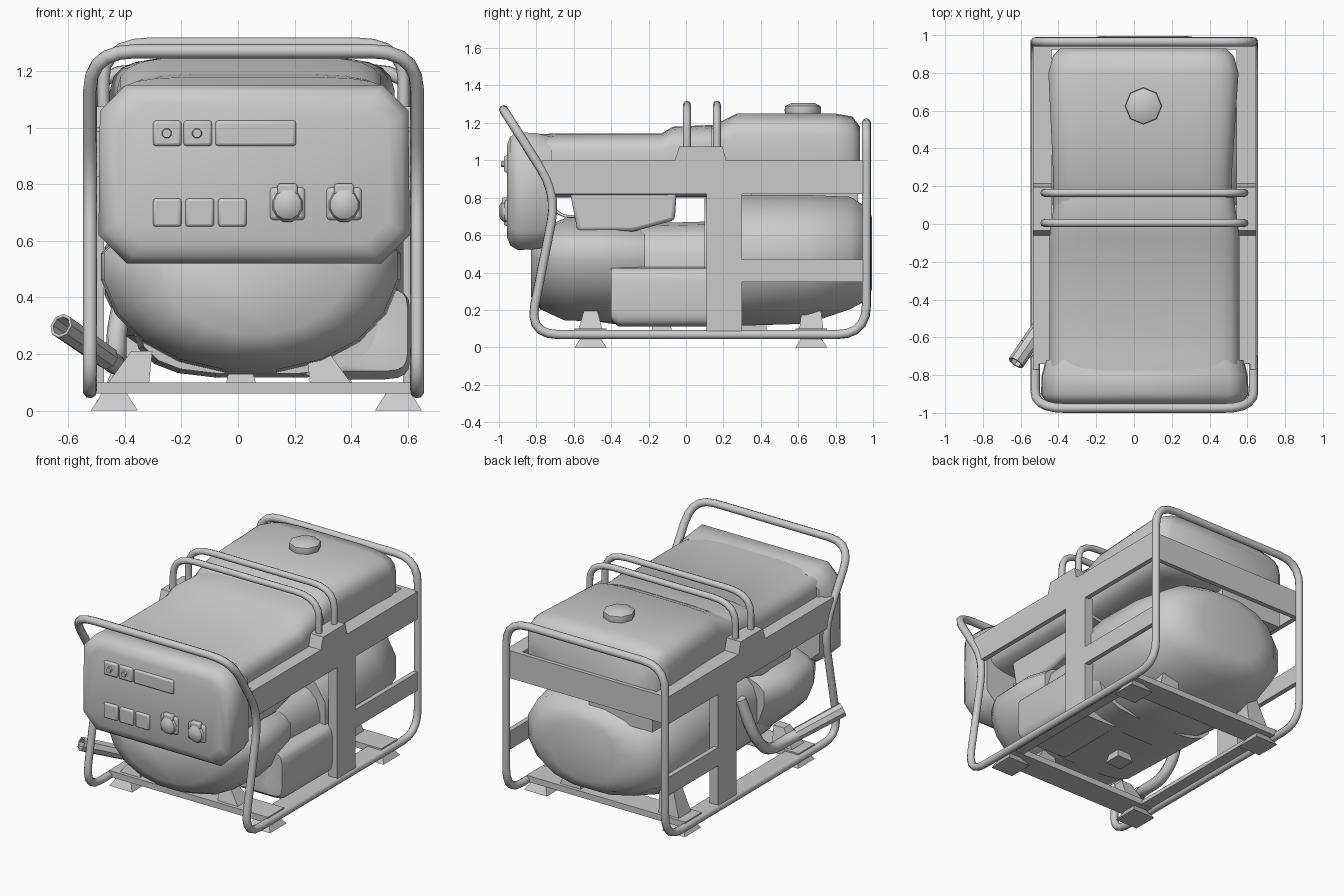
import bpy, bmesh, math
from mathutils import Vector

if "Cube" in bpy.data.objects:
    bpy.data.objects.remove(bpy.data.objects["Cube"])

CX = 0.055   # centre line of the frame
HW = 0.578   # half width of the frame


def make(name, verts, faces, bevel=0, segs=2, angle=35):
    me = bpy.data.meshes.new(name)
    bm = bmesh.new()
    vs = [bm.verts.new(v) for v in verts]
    for f in faces:
        bm.faces.new([vs[i] for i in f])
    bmesh.ops.recalc_face_normals(bm, faces=bm.faces)
    bm.to_mesh(me)
    bm.free()
    ob = bpy.data.objects.new(name, me)
    bpy.context.collection.objects.link(ob)
    if bevel:
        m = ob.modifiers.new("bevel", 'BEVEL')
        m.width, m.segments, m.limit_method = bevel, segs, 'ANGLE'
    smooth(ob, angle)
    return ob


def smooth(ob, angle=35):
    bpy.ops.object.select_all(action='DESELECT')
    ob.select_set(True)
    bpy.context.view_layer.objects.active = ob
    bpy.ops.object.shade_smooth_by_angle(angle=math.radians(angle))


def rings(name, loops, **kw):
    """Skin a list of equal rings and cap both ends."""
    n = len(loops[0])
    faces = [[k * n + i, k * n + (i + 1) % n, (k + 1) * n + (i + 1) % n, (k + 1) * n + i]
             for k in range(len(loops) - 1) for i in range(n)]
    faces += [list(range(n)), list(range((len(loops) - 1) * n, len(loops) * n))]
    return make(name, [p for l in loops for p in l], faces, **kw)


def prism(name, pts, a, b, **kw):
    """Extrude a (y, z) outline from x = a to x = b."""
    return rings(name, [[(d, *p) for p in pts] for d in (a, b)], **kw)


def box(name, x, y, z, taper=1.0, lean=0.0, **kw):
    """Box from ranges; taper scales the top in x and y, lean shifts it in x."""
    mx, my = sum(x) / 2, sum(y) / 2
    loops = [[(mx + (u - mx) * s + l, my + (v - my) * s, h)
              for u, v in ((x[0], y[0]), (x[1], y[0]), (x[1], y[1]), (x[0], y[1]))]
             for h, s, l in ((z[0], 1, 0), (z[1], taper, lean))]
    return rings(name, loops, **kw)


def loft(name, sections, e=2.5, n=20, zmid=None, **kw):
    """Superellipse sections along y: (y, x0, x1, z0, z1); zmid is the height of the widest line."""
    def pw(v):
        return math.copysign(abs(v) ** (2 / e), v)
    loops = []
    for y, x0, x1, z0, z1 in sections:
        zc = zmid or (z0 + z1) / 2
        loop = []
        for t in (2 * math.pi * (i + 0.5) / n for i in range(n)):
            s = pw(math.sin(t))
            loop.append(((x0 + x1) / 2 + (x1 - x0) / 2 * pw(math.cos(t)), y,
                         zc + s * (z1 - zc if s > 0 else zc - z0)))
        loops.append(loop)
    return rings(name, loops, **kw)


def tube(name, pts, r, fillet=0.1, closed=False):
    pts = [Vector(p) for p in pts]
    out, n = [], len(pts)
    for i, p in enumerate(pts):
        if not closed and i in (0, n - 1):
            out.append(p)
            continue
        a, b = pts[i - 1] - p, pts[(i + 1) % n] - p
        s = p + a.normalized() * min(fillet, a.length * 0.45)
        t = p + b.normalized() * min(fillet, b.length * 0.45)
        out += [s.lerp(p, k / 5).lerp(p.lerp(t, k / 5), k / 5) for k in range(6)]
    cu = bpy.data.curves.new(name, 'CURVE')
    cu.dimensions, cu.bevel_depth, cu.bevel_resolution, cu.use_fill_caps = '3D', r, 2, True
    sp = cu.splines.new('POLY')
    sp.points.add(len(out) - 1)
    for q, p in zip(sp.points, out):
        q.co = (*p, 1)
    sp.use_cyclic_u = closed
    ob = bpy.data.objects.new(name, cu)
    bpy.context.collection.objects.link(ob)
    bpy.ops.object.select_all(action='DESELECT')
    ob.select_set(True)
    bpy.context.view_layer.objects.active = ob
    bpy.ops.object.convert(target='MESH')
    smooth(bpy.context.object, 50)


# Tubular frame: one closed loop running round both sides
side = [(-0.975, 1.27), (-0.69, 0.82), (-0.84, 0.068), (0.965, 0.068), (0.965, 1.2)]
tube("tube_frame", [(CX + HW, y, z) for y, z in side] +
     [(CX - HW, y, z) for y, z in reversed(side)], 0.025, 0.16, True)

# Side rails, posts, lower rails, base plates and arch brackets
for tag, s, py in (("left", -1, (0.24, 0.43)), ("right", 1, (0.11, 0.30))):
    a, b = CX + s * (HW - 0.02), CX + s * (HW + 0.012)
    belt = [(-0.77, 0.985), (-0.70, 0.82), (0.95, 0.82), (0.95, 1.0), (-0.77, 1.0)]
    prism(tag + "_side_rail", belt, a, b)
    box(tag + "_rail_flange", sorted((CX + s * (HW - 0.09), a)), (-0.74, 0.95), (0.985, 1.0))
    box(tag + "_post", sorted((CX + s * (HW - 0.05), b)), py, (0.07, 0.83))
    box(tag + "_lower_rail", sorted((a, b)), (py[1], 0.95), (0.35, 0.47))
    box(tag + "_base_plate", sorted((CX + s * (HW - 0.10), CX + s * HW)), (-0.58, 0.75), (0.065, 0.09))
    prism(tag + "_arch_bracket", [(-0.06, 1.0), (0.215, 1.0), (0.195, 1.075), (-0.035, 1.075)],
          CX + s * (HW - 0.09), b)
box("back_rail", (CX - HW, CX + HW), (0.925, 0.955), (0.82, 1.0))

# Two lifting arches over the middle
for i, y in enumerate((0.005, 0.165)):
    tube(f"lifting_arch_{i}", [(CX - 0.53, y, 1.02), (CX - 0.53, y, 1.298),
                               (CX + 0.53, y, 1.298), (CX + 0.53, y, 1.02)], 0.021, 0.17)

# Base cross members, feet and engine mounts
for tag, y, top in (("front", -0.51, 0.21), ("rear", 0.67, 0.35)):
    box(tag + "_cross_member", (CX - HW, CX + HW), (y - 0.085, y + 0.085), (0.06, 0.10))
    for k, s in (("left", -1), ("right", 1)):
        fx = CX + 0.01 + s * 0.502
        box(f"{tag}_{k}_foot", (fx - 0.083, fx + 0.083), (y - 0.085, y + 0.085), (0, 0.065), 0.5)
        mx = -0.03 + s * 0.36
        box(f"{tag}_{k}_mount", (mx - 0.075, mx + 0.075), (y - 0.065, y + 0.065), (0.09, top), 0.5,
            -s * 0.05)
box("middle_mount", (-0.05, 0.07), (-0.19, -0.07), (0.07, 0.16), 0.6)

# Engine: alternator with deep belly, core, side silencer, cylinder block, rear cowl
loft("alternator", [(-0.83, -0.28, 0.40, 0.27, 0.60), (-0.78, -0.40, 0.50, 0.20, 0.64),
                    (-0.65, -0.48, 0.57, 0.14, 0.69), (-0.38, -0.49, 0.58, 0.13, 0.69),
                    (-0.22, -0.42, 0.54, 0.13, 0.66)], 2.1, 20, zmid=0.53, angle=50)
loft("engine_core", [(-0.40, -0.36, 0.50, 0.13, 0.66), (0.30, -0.38, 0.54, 0.115, 0.68)], 3.5)
loft("side_silencer", [(-0.40, 0.30, 0.60, 0.14, 0.43), (-0.36, 0.22, 0.61, 0.11, 0.43),
                       (0.13, 0.22, 0.61, 0.11, 0.43)], 6)
prism("upper_block", [(-0.62, 0.83), (-0.58, 0.62), (-0.28, 0.62), (-0.06, 0.68), (-0.05, 0.83)],
      -0.36, 0.47, bevel=0.02)
loft("rear_cowl", [(0.10, -0.44, 0.57, 0.11, 0.80), (0.32, -0.48, 0.61, 0.11, 0.82),
                   (0.65, -0.48, 0.60, 0.12, 0.82), (0.88, -0.43, 0.54, 0.20, 0.81),
                   (0.97, -0.32, 0.43, 0.25, 0.75), (0.995, -0.18, 0.29, 0.31, 0.70)],
     2.3, 16, zmid=0.5, angle=60)
box("tank_tray", (-0.40, 0.06), (0.35, 0.92), (0.72, 0.83))

# Exhaust pipe with open end on the left
tube("exhaust_pipe", [(-0.36, -0.05, 0.56), (-0.43, -0.10, 0.30), (-0.43, -0.24, 0.16),
                      (-0.43, -0.45, 0.16), (-0.57, -0.64, 0.26)], 0.036, 0.12)
tip0, tip1 = Vector((-0.46, -0.49, 0.185)), Vector((-0.625, -0.735, 0.30))
d = (tip1 - tip0).normalized()
u = d.cross(Vector((0, 0, 1))).normalized()
v = u.cross(d)
rings("exhaust_tip", [[p + r * (math.cos(k * math.pi / 4) * u + math.sin(k * math.pi / 4) * v)
                       for k in range(8)]
                      for p, r in ((tip0, 0.042), (tip1, 0.045), (tip1, 0.034),
                                   (tip1 - d * 0.1, 0.03))])

# Hood and fuel tank
loft("hood", [(-0.92, -0.44, 0.55, 0.80, 1.13), (-0.70, -0.45, 0.56, 0.80, 1.145),
              (-0.13, -0.45, 0.56, 0.80, 1.145), (-0.07, -0.45, 0.56, 0.80, 1.18),
              (0.14, -0.42, 0.53, 0.80, 1.19)], 5, 24)
loft("fuel_tank", [(0.08, -0.43, 0.52, 0.82, 1.175), (0.15, -0.43, 0.52, 0.82, 1.19),
                   (0.27, -0.43, 0.52, 0.82, 1.25), (0.80, -0.455, 0.555, 0.82, 1.25),
                   (0.89, -0.43, 0.53, 0.82, 1.235), (0.93, -0.39, 0.49, 0.84, 1.18)], 5, 24,
     angle=60)
ring = [(math.cos(math.pi * k / 4), math.sin(math.pi * k / 4)) for k in range(8)]
rings("fuel_cap", [[(0.05 + r * c, 0.625 + r * s, z) for c, s in ring]
                   for r, z in ((0.088, 1.23), (0.098, 1.265), (0.095, 1.29), (0.06, 1.307))], angle=50)

# Control panel: chamfered box with soft front edge
px = 0.057
octagon = [(px + sx * w, z) for sx, w, z in (
    (-1, 0.45, 0.52), (1, 0.45, 0.52), (1, 0.55, 0.62), (1, 0.545, 1.06),
    (1, 0.455, 1.15), (-1, 0.455, 1.15), (-1, 0.545, 1.06), (-1, 0.55, 0.62))]


def inset(y, k):
    return [(px + (x - px) * (1 - k / 0.55), y, 0.84 + (z - 0.84) * (1 - k / 0.32)) for x, z in octagon]


rings("control_panel", [inset(-0.72, 0.025), inset(-0.80, 0.005), inset(-0.90, 0),
                        inset(-0.94, 0.025), inset(-0.957, 0.07)], angle=60)

# Switches and display on the panel
pads = [(-0.30, -0.20, 0.935, 1.025), (-0.192, -0.092, 0.935, 1.025), (-0.08, 0.205, 0.935, 1.025)]
pads += [(x, x + 0.1, 0.65, 0.75) for x in (-0.30, -0.185, -0.07)]
for i, (x0, x1, z0, z1) in enumerate(pads):
    box(f"panel_pad_{i}", (x0, x1), (-0.972, -0.93), (z0, z1), bevel=0.01)
for i, x in enumerate((-0.252, -0.145)):
    loft(f"push_button_{i}", [(-0.96, x - 0.02, x + 0.02, 0.96, 1.0),
                              (-0.988, x - 0.016, x + 0.016, 0.964, 0.996)], 2, 8)

# Outlet sockets with domed covers
for i, x in enumerate((0.175, 0.375)):
    box(f"socket_base_{i}", (x - 0.063, x + 0.063), (-0.97, -0.93), (0.672, 0.79), bevel=0.015)
    loft(f"socket_cover_{i}", [(-0.96, x - 0.058, x + 0.058, 0.665, 0.785),
                               (-0.985, x - 0.05, x + 0.05, 0.675, 0.78),
                               (-1.0, x - 0.025, x + 0.025, 0.70, 0.755)], 2, 12)
    box(f"socket_hinge_{i}", (x - 0.035, x + 0.035), (-0.985, -0.93), (0.76, 0.802), bevel=0.008)

# Wiring behind the panel
for i, x in enumerate((0.28, 0.36)):
    tube(f"cable_{i}", [(x, -0.73, 0.76), (x, -0.66, 0.70), (x + 0.03, -0.58, 0.70)], 0.008, 0.04)
